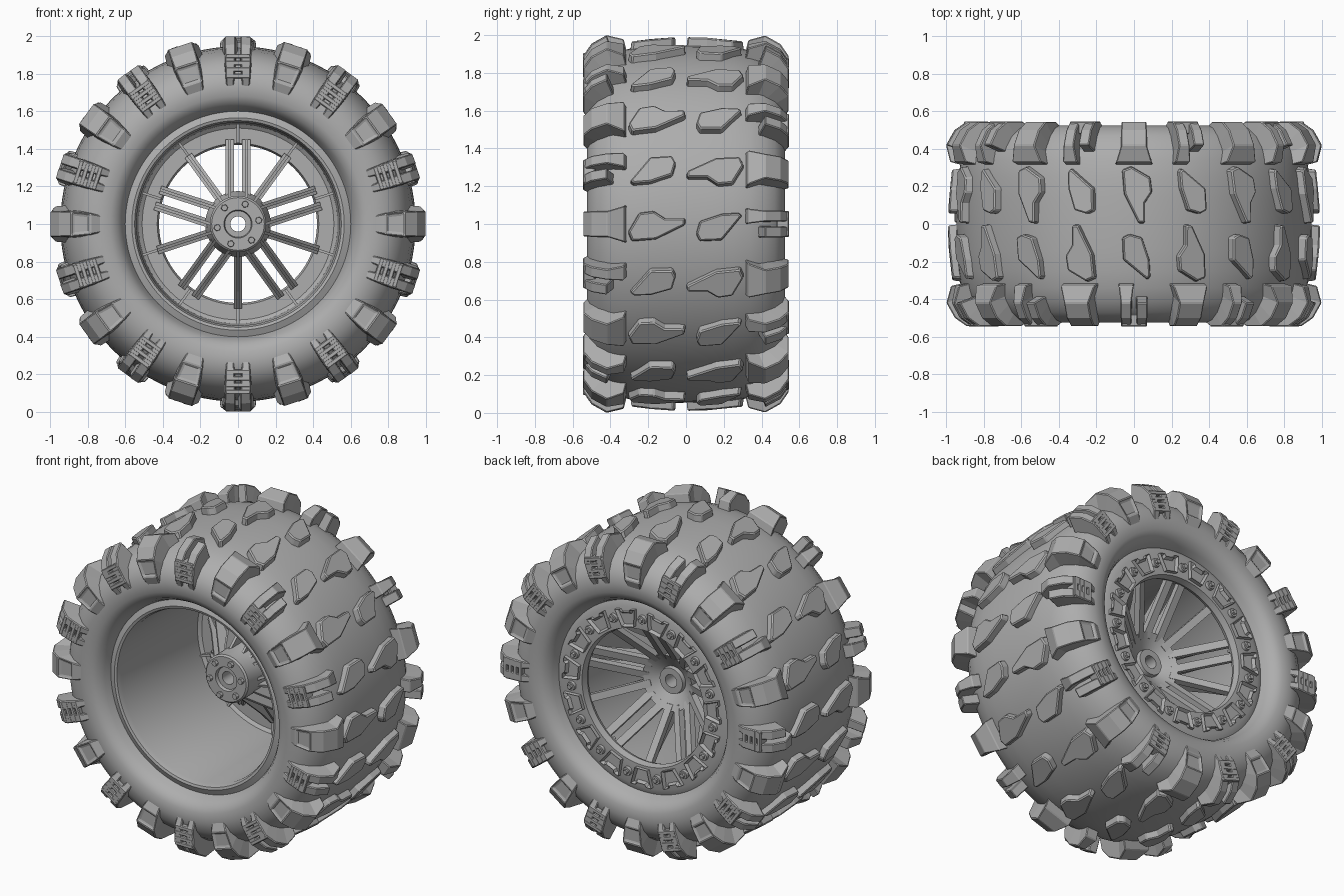
import bpy
import bmesh
from math import sin, cos, pi, radians

if "Cube" in bpy.data.objects:
    bpy.data.objects.remove(bpy.data.objects["Cube"], do_unlink=True)

grey = bpy.data.materials.new("plain_grey")
grey.use_nodes = True
COLOUR = (0.42, 0.42, 0.42, 1)
grey.diffuse_color = COLOUR
grey.node_tree.nodes["Principled BSDF"].inputs["Base Color"].default_value = COLOUR


def finish(bm, name, smooth=None, bevel=0):
    bmesh.ops.recalc_face_normals(bm, faces=bm.faces)
    mesh = bpy.data.meshes.new(name)
    bm.to_mesh(mesh)
    bm.free()
    mesh.materials.append(grey)
    ob = bpy.data.objects.new(name, mesh)
    bpy.context.collection.objects.link(ob)
    if bevel:
        mod = ob.modifiers.new("chamfer", "BEVEL")
        mod.width = bevel
        mod.segments = 1
        mod.limit_method = "ANGLE"
        mod.angle_limit = radians(40)
    if smooth:
        bpy.ops.object.select_all(action="DESELECT")
        ob.select_set(True)
        bpy.context.view_layer.objects.active = ob
        bpy.ops.object.shade_smooth_by_angle(angle=radians(smooth))
    return ob


def polar(r, y, phi, u=0.0):
    """Point at angle phi clockwise from the top, moved u along the tangent."""
    return (r * sin(phi) + u * cos(phi), y, 1 + r * cos(phi) - u * sin(phi))


def wrapped(r, y, phi, u):
    return polar(r, y, phi + u / r)


def prism(bm, low, high):
    """Solid between two matching loops; returns the high cap."""
    a = [bm.verts.new(p) for p in low]
    b = [bm.verts.new(p) for p in high]
    n = len(a)
    bm.faces.new(a)
    cap = bm.faces.new(b)
    for i in range(n):
        j = (i + 1) % n
        bm.faces.new((a[i], a[j], b[j], b[i]))
    return cap


def lathe(name, profile, steps, smooth=35):
    """Revolve a closed (radius, y) loop about the axle."""
    bm = bmesh.new()
    rings = [[bm.verts.new(polar(r, y, 2 * pi * i / steps)) for r, y in profile]
             for i in range(steps)]
    n = len(profile)
    for i in range(steps):
        p, q = rings[i], rings[(i + 1) % steps]
        for k in range(n):
            m = (k + 1) % n
            bm.faces.new((p[k], p[m], q[m], q[k]))
    return finish(bm, name, smooth)


def fin(bm, profile, phi, width, offset=0.0):
    """Radial plate cut from a (radius, y) side profile."""
    prism(bm, [polar(r, y, phi, offset - width / 2) for r, y in profile],
          [polar(r, y, phi, offset + width / 2) for r, y in profile])


def stud(bm, r, phi, size, y0, y1, sides=6):
    c = [(size * cos(2 * pi * k / sides), size * sin(2 * pi * k / sides)) for k in range(sides)]
    prism(bm, [polar(r + a, y0, phi, b) for a, b in c],
          [polar(r + a * 0.85, y1, phi, b * 0.85) for a, b in c])


# Tyre carcass
half = [(0.945, 0), (0.943, 0.14), (0.935, 0.25), (0.92, 0.34), (0.895, 0.41),
        (0.855, 0.47), (0.80, 0.51), (0.74, 0.525), (0.68, 0.52), (0.64, 0.50),
        (0.615, 0.46), (0.60, 0.42), (0.57, 0.40)]
lathe("tyre", half + [(r, -y) for r, y in reversed(half[1:])], 96)

# Centre tread blocks: a long and a short outline in (tangent, y)
LONG = [(-0.08, 0.29), (-0.07, 0.16), (0.01, 0.0), (0.045, 0.0), (0.045, 0.11),
        (0.085, 0.17), (0.075, 0.25), (-0.03, 0.31)]
SHORT = [(-0.08, -0.07), (-0.075, -0.19), (0.06, -0.3), (0.075, -0.28),
         (0.07, -0.19), (0.03, -0.07), (-0.04, -0.05)]
bm = bmesh.new()
for i in range(20):
    s = 1 if i % 2 == 0 else -1
    phi = 2 * pi * i / 20 + 0.015
    for outline in (LONG, SHORT):
        pts = [(s * u, s * y) for u, y in outline]
        cu = sum(u for u, y in pts) / len(pts)
        cy = sum(y for u, y in pts) / len(pts)
        top = [(cu + (u - cu) * 0.93, cy + (y - cy) * 0.95) for u, y in pts]
        prism(bm, [wrapped(0.91, y, phi, u) for u, y in pts],
              [wrapped(0.99 - 0.25 * y * y, y, phi, u) for u, y in top])
finish(bm, "centre_tread_blocks", bevel=0.007)

# Shoulder lugs: (radius, y, half width) along the crest, then the buried base
CREST = [(0.73, 0.522, 0.045), (0.785, 0.545, 0.055), (0.89, 0.545, 0.065),
         (0.955, 0.50, 0.068), (1.0, 0.42, 0.068), (0.978, 0.33, 0.095)]
BASE = [(0.73, 0.49), (0.78, 0.49), (0.83, 0.46), (0.87, 0.42), (0.89, 0.38), (0.90, 0.31)]


def lug(bm, side, phi, scale, offset, count):
    rows = []
    for (r, y, w), (rb, yb) in zip(CREST[:count], BASE):
        w *= scale
        pts = [(r, y, offset - w), (r, y, offset + w),
               (rb, yb, offset + w * 1.08), (rb, yb, offset - w * 1.08)]
        rows.append([bm.verts.new(wrapped(a, side * b, phi, u)) for a, b, u in pts])
    crest = []
    for p, q in zip(rows, rows[1:]):
        for k in range(4):
            f = bm.faces.new((p[k], p[(k + 1) % 4], q[(k + 1) % 4], q[k]))
            if k == 0:
                crest.append(f)
    bm.faces.new(rows[0])
    bm.faces.new(rows[-1])
    return crest


for side, name in ((-1, "front"), (1, "back")):
    bm = bmesh.new()
    panels = []
    for i in range(20):
        phi = 2 * pi * i / 20
        if (i % 2 == 0) == (side < 0):
            # split lug tied together by ridges on the sidewall
            lug(bm, side, phi, 0.42, -0.042, 6)
            lug(bm, side, phi, 0.42, 0.042, 5)
            for r in (0.79, 0.825, 0.86, 0.895):
                box = [(r - 0.013, -0.065), (r - 0.013, 0.065), (r + 0.013, 0.065), (r + 0.013, -0.065)]
                prism(bm, [wrapped(a, side * 0.48, phi, u) for a, u in box],
                      [wrapped(a, side * 0.546, phi, u) for a, u in box])
        else:
            panels.append(lug(bm, side, phi, 1.0, 0.0, 6)[1])
    # recessed panel on each solid lug
    bmesh.ops.recalc_face_normals(bm, faces=bm.faces)
    bmesh.ops.inset_individual(bm, faces=panels, thickness=0.02, depth=-0.012)
    finish(bm, name + "_shoulder_lugs", bevel=0.005)

# Rim barrel with the outer flange at the back
lathe("rim_barrel", [(0.60, -0.42), (0.565, -0.435), (0.55, -0.43), (0.54, -0.40),
                     (0.53, 0.35), (0.51, 0.365), (0.43, 0.365), (0.42, 0.39),
                     (0.43, 0.43), (0.565, 0.435), (0.60, 0.42)], 80)

# Hub with axle hole and conical back face
lathe("hub", [(0.04, 0.15), (0.08, 0.15), (0.085, 0.125), (0.175, 0.185), (0.175, 0.14),
              (0.15, 0.10), (0.15, -0.11), (0.14, -0.12), (0.075, -0.12), (0.07, -0.10),
              (0.04, -0.10)], 48)
bm = bmesh.new()
for i in range(6):
    stud(bm, 0.112, 2 * pi * i / 6 + 0.35, 0.02, -0.11, -0.14)
finish(bm, "hub_bolts")

# Spokes: five slotted pairs with single bars between, each with a web
BAR = [(0.14, 0.165), (0.45, 0.395), (0.45, 0.35), (0.14, 0.115)]
WEB = [(0.13, 0.14), (0.45, 0.38), (0.45, 0.33), (0.36, 0.24), (0.14, -0.02)]
FLANGE_RIB = [(0.43, 0.37), (0.535, 0.37), (0.535, 0.34), (0.43, 0.35)]
bm = bmesh.new()
for i in range(10):
    phi = 2 * pi * i / 10
    for off in ((-0.045, 0.045) if i % 2 == 0 else (0.0,)):
        fin(bm, BAR, phi, 0.045, off)
        fin(bm, WEB, phi, 0.016, off)
    fin(bm, FLANGE_RIB, phi, 0.014)
finish(bm, "spokes")

# Beadlock ring: bolts with recessed pads between them
bolts, pads = bmesh.new(), bmesh.new()
caps = []
for i in range(15):
    phi = 2 * pi * i / 15
    stud(bolts, 0.50, phi, 0.03, 0.42, 0.45, 16)
    stud(bolts, 0.50, phi, 0.017, 0.44, 0.465)
    mid = phi + pi / 15
    pad = [(0.445, -0.045), (0.445, 0.045), (0.55, 0.075), (0.55, 0.04), (0.535, 0.03),
           (0.535, -0.03), (0.55, -0.04), (0.55, -0.075)]
    caps.append(prism(pads, [polar(r, 0.42, mid, u) for r, u in pad],
                      [polar(r, 0.455, mid, u * 0.94) for r, u in pad]))
bmesh.ops.recalc_face_normals(pads, faces=pads.faces)
bmesh.ops.inset_individual(pads, faces=caps, thickness=0.014, depth=-0.02)
finish(bolts, "beadlock_bolts", smooth=40)
finish(pads, "beadlock_pads")
